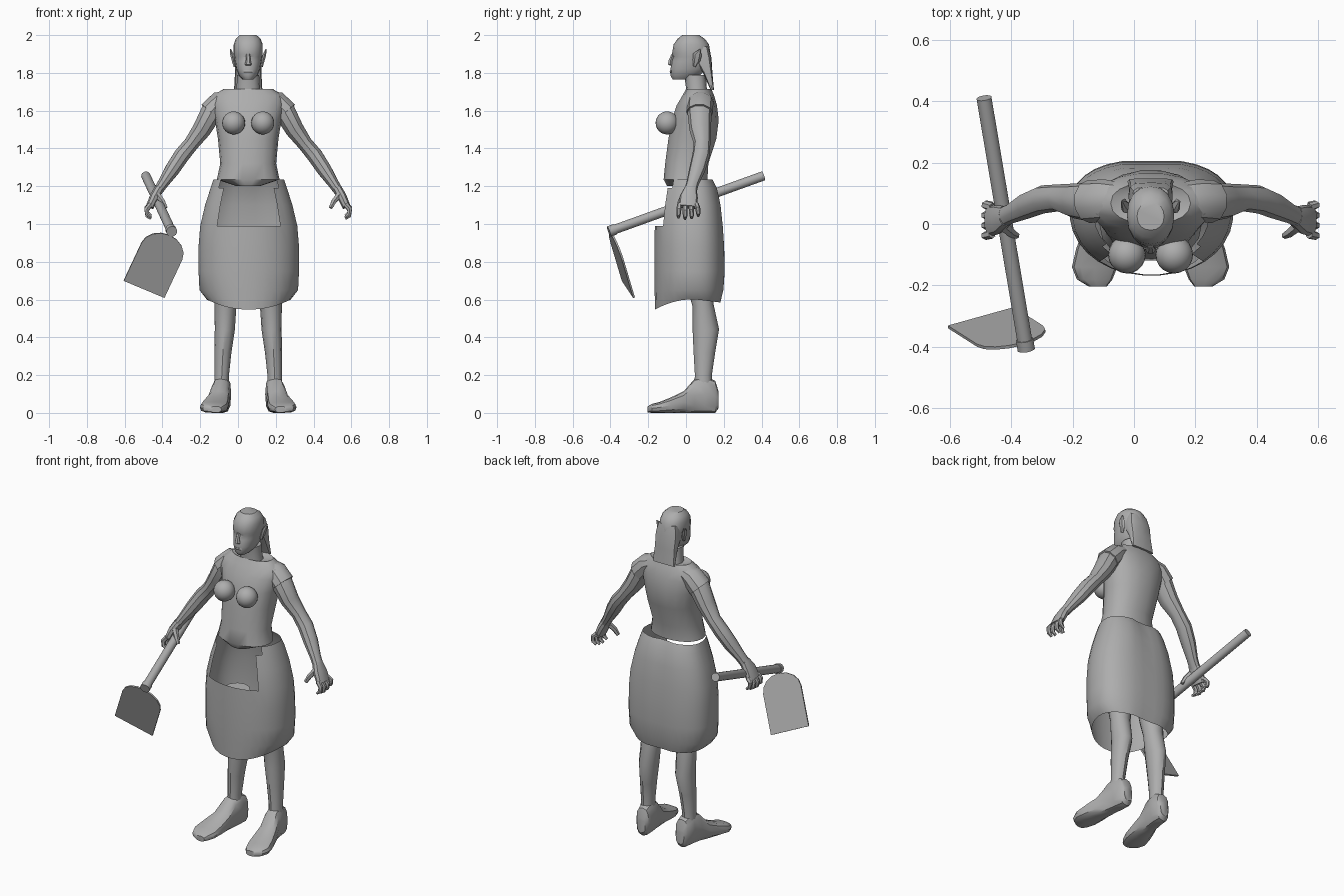
import bpy, bmesh, math
from mathutils import Vector as V

CX = 0.054                      # body centre line
X, Y, Z = V((1, 0, 0)), V((0, 1, 0)), V((0, 0, 1))
GREY = bpy.data.materials.new("plain grey")
GREY.diffuse_color = (0.42, 0.42, 0.42, 1)


def finish(name, bm, angle=35, smooth=True, recalc=True):
    if recalc:
        bmesh.ops.recalc_face_normals(bm, faces=bm.faces)
    me = bpy.data.meshes.new(name)
    bm.to_mesh(me)
    bm.free()
    me.materials.append(GREY)
    if smooth:
        for f in me.polygons:
            f.use_smooth = True
        me.set_sharp_from_angle(angle=math.radians(angle))
    ob = bpy.data.objects.new(name, me)
    bpy.context.collection.objects.link(ob)
    return ob


def skin(bm, rings, caps=True):
    vs = [[bm.verts.new(c) for c in r] for r in rings]
    n = len(vs[0])
    for a, b in zip(vs, vs[1:]):
        for i in range(n):
            j = (i + 1) % n
            bm.faces.new((a[i], a[j], b[j], b[i]))
    if caps:
        bm.faces.new(vs[0])
        bm.faces.new(vs[-1])


def se(t, p):                   # superellipse point
    c, s = math.cos(t), math.sin(t)
    return (math.copysign(abs(c) ** (2 / p), c), math.copysign(abs(s) ** (2 / p), s))


def tube(name, secs, side=1, axes=None, ref=Y, n=10, p=2):
    """Loft through (x, y, z, ra, rb); side=-1 mirrors across the body."""
    cs = [V((CX + side * (s[0] - CX), s[1], s[2])) for s in secs]
    rings = []
    for k, s in enumerate(secs):
        if axes:
            a, b = axes
        else:
            d = (cs[min(k + 1, len(cs) - 1)] - cs[max(k - 1, 0)]).normalized()
            a = (ref - d * ref.dot(d)).normalized()
            b = d.cross(a)
        rings.append([cs[k] + a * s[3] * u + b * s[4] * w for u, w in
                      (se(2 * math.pi * i / n, p) for i in range(n))])
    bm = bmesh.new()
    skin(bm, rings)
    return finish(name, bm)


def body(name, levels, n=16, p=2.2):
    """Vertical loft through (z, half width, y front, y back)."""
    return tube(name, [(CX, (f + b) / 2, z, r, (b - f) / 2) for z, r, f, b in levels],
                axes=(X, Y), n=n, p=p)


# torso, neck, head, hair
body("bodice", [(1.20, .06, -.10, .0), (1.235, .166, -.12, .115), (1.32, .148, -.112, .12),
                (1.45, .16, -.095, .162), (1.55, .176, -.078, .175), (1.63, .195, -.05, .165),
                (1.68, .188, -.02, .15), (1.715, .13, .0, .135), (1.70, .085, .015, .12)], n=18)
body("neck", [(1.66, .075, .0, .125), (1.72, .062, .0, .11), (1.79, .058, -.01, .105)], n=12)
body("head", [(1.765, .028, -.07, .03), (1.785, .048, -.082, .07), (1.82, .064, -.082, .11),
              (1.86, .071, -.076, .125), (1.885, .075, -.068, .13), (1.90, .077, -.074, .13),
              (1.95, .077, -.066, .122), (1.98, .066, -.045, .10), (2.0, .044, -.02, .07)], n=16)
body("hair", [(1.71, .075, .13, .148), (1.80, .07, .09, .14), (1.88, .072, .04, .135),
              (1.94, .06, .04, .12)], n=12, p=4)
tube("nose", [(CX, -.07, 1.90, .010, .008), (CX, -.082, 1.865, .013, .012),
              (CX, -.082, 1.845, .018, .016), (CX, -.076, 1.838, .012, .008)],
     axes=(X, Y), n=6)
tube("mouth", [(CX, -.078, 1.812, .025, .006), (CX, -.080, 1.806, .025, .007),
               (CX, -.078, 1.80, .022, .006)], axes=(X, Y), n=8)

for side, tag in ((1, "left"), (-1, "right")):
    # ear and breast
    tube(tag + "_ear", [(.125, .045, 1.835, .008, .008), (.132, .055, 1.865, .02, .010),
                        (.140, .060, 1.895, .024, .010), (.148, .075, 1.925, .003, .003)],
         side, n=6)
    bm = bmesh.new()
    bmesh.ops.create_uvsphere(bm, u_segments=20, v_segments=12, radius=.061)
    bmesh.ops.translate(bm, verts=bm.verts, vec=(CX + side * .077, -.1, 1.535))
    finish(tag + "_breast", bm)

    # sleeve and arm
    tube(tag + "_sleeve", [(.15, .08, 1.675, .055, .035), (.20, .077, 1.65, .068, .06),
                           (.255, .073, 1.59, .07, .066)], side)
    tube(tag + "_arm", [(.20, .075, 1.65, .055, .05), (.25, .072, 1.59, .064, .06),
                        (.30, .075, 1.50, .057, .052), (.355, .085, 1.425, .044, .042),
                        (.405, .08, 1.365, .046, .044), (.455, .06, 1.29, .043, .041),
                        (.505, .035, 1.215, .033, .030), (.535, .022, 1.17, .034, .026)], side)
    # palm, fingers, thumb
    tube(tag + "_palm", [(.525, .025, 1.19, .032, .025), (.55, .015, 1.145, .048, .026),
                         (.575, .010, 1.09, .05, .022)], side, p=2.5)
    for i in range(4):
        y, low = -.033 + i * .029, (.008, 0, .004, .016)[i]
        tube(f"{tag}_finger_{i + 1}",
             [(.57, y, 1.105, .014, .015), (.592, y * 1.15, 1.07 + low, .0135, .014),
              (.588, y * 1.2, 1.042 + low, .012, .012), (.568, y * 1.2, 1.028 + low, .008, .008)],
             side, n=6)
    tube(tag + "_thumb", [(.535, -.005, 1.155, .02, .018), (.508, -.028, 1.12, .016, .015),
                          (.49, -.038, 1.085, .011, .011)], side, n=6)

    # leg and foot
    tube(tag + "_leg", [(.165, .06, .85, .085, .08), (.17, .075, .68, .07, .066),
                        (.174, .09, .57, .056, .058), (.178, .105, .44, .070, .053),
                        (.188, .097, .32, .057, .045), (.194, .092, .20, .045, .038),
                        (.195, .092, .11, .05, .042)], side, n=12)
    tube(tag + "_foot", [(.186, .172, .07, .028, .045), (.188, .155, .085, .042, .085),
                         (.192, .10, .098, .048, .098), (.20, .045, .09, .050, .09),
                         (.212, -.01, .058, .058, .058), (.226, -.08, .041, .070, .041),
                         (.236, -.14, .029, .074, .029), (.236, -.18, .024, .058, .024),
                         (.226, -.203, .018, .03, .016)],
         side, axes=(X, Z), n=12, p=2.8)

# skirt: open shell, back seam dent, uneven hem, hole in the upper front
bm = bmesh.new()
rings = []
n = 32
for z, rx, f, b in [(1.235, .188, -.122, .145), (1.19, .203, -.135, .168), (1.10, .232, -.152, .188),
                    (.99, .258, -.166, .20), (.88, .267, -.168, .207), (.75, .267, -.168, .21),
                    (.65, .262, -.167, .203), (.59, .222, -.165, .187)]:
    ring = []
    for i in range(n):
        t = 2 * math.pi * (i + .5) / n
        back = math.sin(t) > 0
        u, w = se(t, 2.5 if back else 2.1)
        y = .04 + (w * (b - .04) if back else w * (.04 - f))
        zz = z
        if back:
            y -= .03 * math.exp(-(u * rx / .03) ** 2)
        if z < .6:
            zz += .012 - (.055 * w * w if not back else .018 * w)
        ring.append(V((CX + .003 + rx * u, y, zz)))
    rings.append(ring)
skin(bm, rings, caps=False)
bmesh.ops.recalc_face_normals(bm, faces=bm.faces)
gone = [f for f in bm.faces if f.calc_center_median().y < 0
        and f.calc_center_median().z > 1.0 and abs(f.calc_center_median().x - CX) < .145]
bmesh.ops.delete(bm, geom=gone, context='FACES')
finish("skirt", bm, 40, recalc=False)

# hoe: handle, ferrule, arched blade
top, end = V((-.488, .41, 1.255)), V((-.352, -.40, .963))


def rod(name, a, b, r):
    tube(name, [(*a, r, r), (*b, r, r)], ref=Z, n=14)


rod("hoe_handle", top, end, .025)
rod("hoe_ferrule", end.lerp(top, .03), end.lerp(top, -.01), .029)
corner, across, up = V((-.605, -.335, .70)), V((.215, .06, -.09)), V((.11, -.07, .235))
thick = across.cross(up).normalized() * .005
outline = [(0, 0), (1, 0)] + [(.5 + .5 * math.cos(a), .86 + .36 * math.sin(a))
                              for a in (math.pi * i / 8 for i in range(9))]
bm = bmesh.new()
skin(bm, [[corner + across * s + up * t + thick * k for s, t in outline] for k in (-1, 1)])
finish("hoe_blade", bm, smooth=False)
